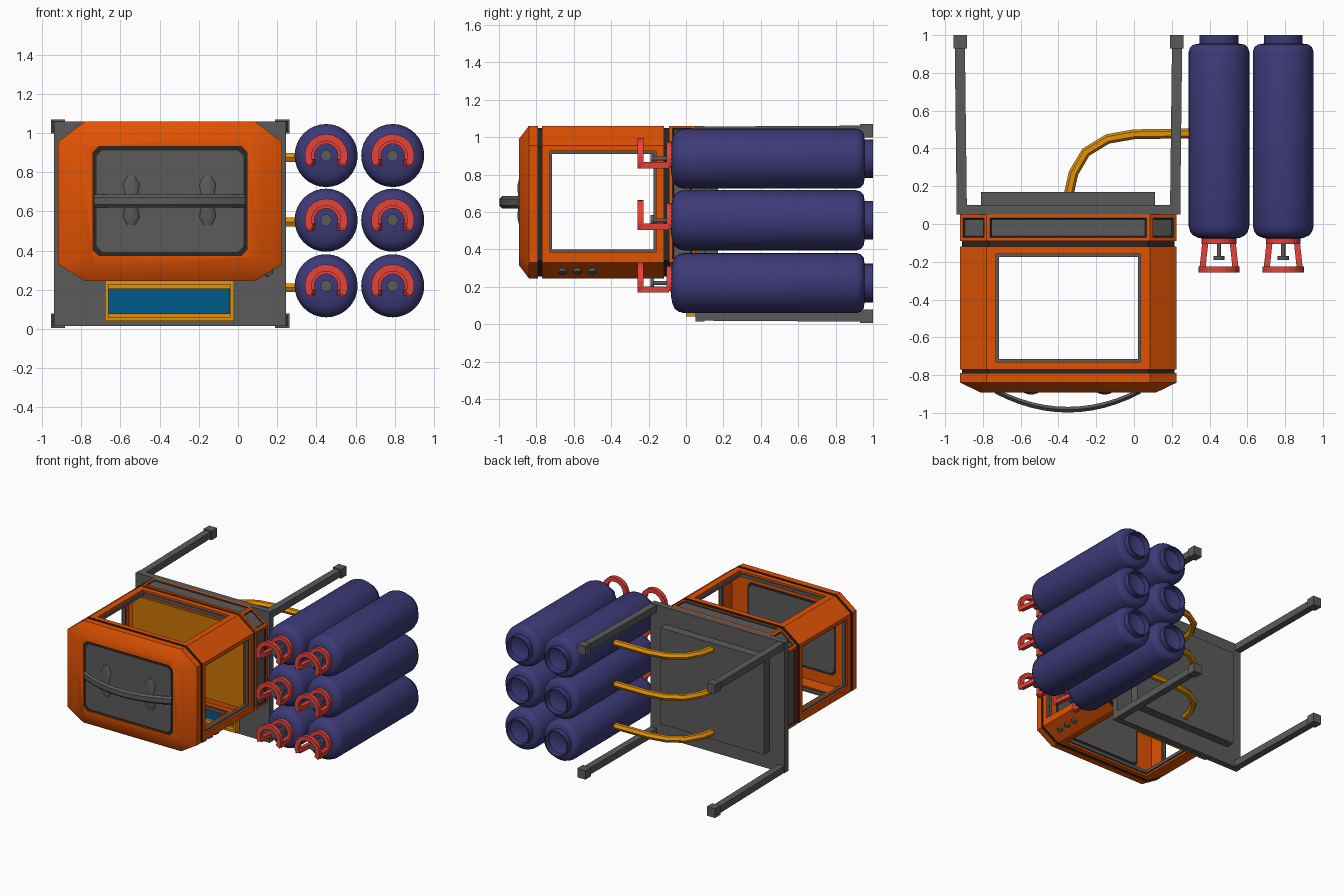
import bpy, bmesh, math
from mathutils import Vector

if "Cube" in bpy.data.objects:
    bpy.data.objects.remove(bpy.data.objects["Cube"])


def material(name, rgb):
    m = bpy.data.materials.new(name)
    m.use_nodes = True
    m.diffuse_color = (*rgb, 1)
    m.node_tree.nodes["Principled BSDF"].inputs["Base Color"].default_value = (*rgb, 1)
    return m


ORANGE = material("orange paint", (0.75, 0.085, 0.001))
GRAY = material("gray metal", (0.105, 0.105, 0.105))
DARK = material("dark trim", (0.02, 0.02, 0.02))
INDIGO = material("indigo paint", (0.045, 0.042, 0.185))
RED = material("red paint", (0.78, 0.055, 0.04))
GOLD = material("amber", (0.76, 0.29, 0.002))
BROWN = material("inner amber", (0.6, 0.18, 0.002))
BLUE = material("blue panel", (0.0, 0.1, 0.26))


def finish(name, bm, *mats):
    bmesh.ops.recalc_face_normals(bm, faces=bm.faces)
    me = bpy.data.meshes.new(name)
    bm.to_mesh(me)
    bm.free()
    for m in mats:
        me.materials.append(m)
    ob = bpy.data.objects.new(name, me)
    bpy.context.collection.objects.link(ob)
    return ob


def activate(ob):
    bpy.ops.object.select_all(action='DESELECT')
    ob.select_set(True)
    bpy.context.view_layer.objects.active = ob


def smooth(ob, angle=40):
    activate(ob)
    bpy.ops.object.shade_smooth_by_angle(angle=math.radians(angle))


def loft(name, rings, *mats, rule=None):
    """Skin a list of equal point rings, capping both ends."""
    bm = bmesh.new()
    vs = [[bm.verts.new(p) for p in r] for r in rings]
    n = len(vs[0])
    for i, (a, b) in enumerate(zip(vs, vs[1:])):
        for j in range(n):
            k = (j + 1) % n
            f = bm.faces.new((a[j], a[k], b[k], b[j]))
            f.material_index = rule(i) if rule else 0
    bm.faces.new(vs[0])
    bm.faces.new(vs[-1])
    return finish(name, bm, *mats)


def rect(x0, x1, z0, z1, y):
    return [(x0, y, z0), (x1, y, z0), (x1, y, z1), (x0, y, z1)]


def box(name, x, y, z, mat):
    return loft(name, [rect(*x, *z, y[0]), rect(*x, *z, y[1])], mat)


def frame(name, lo, hi, axis, t, mat):
    """Rectangular rim whose opening faces along the given axis."""
    u, v = [a for a in range(3) if a != axis]
    for i, (a, side) in enumerate([(u, 0), (u, 1), (v, 0), (v, 1)]):
        l, h = list(lo), list(hi)
        if side:
            l[a] = h[a] - t
        else:
            h[a] = l[a] + t
        if a == v:
            l[u] += t
            h[u] -= t
        box(f"{name}_{i + 1}", *zip(l, h), mat)


def lathe(name, profile, center, mat, segs=32, angle=40):
    """Revolve (radius, y) points about the y direction."""
    rings = [[(center[0] + r * math.cos(a), y, center[1] + r * math.sin(a))
              for a in (math.tau * i / segs for i in range(segs))] for r, y in profile]
    smooth(loft(name, rings, mat), angle)


def arc_band(name, center, r0, r1, y0, y1, mat, start=-28, end=208, steps=14):
    rings = []
    for i in range(steps + 1):
        a = math.radians(start + (end - start) * i / steps)
        rings.append([(center[0] + r * math.cos(a), y, center[1] + r * math.sin(a))
                      for r, y in ((r0, y0), (r1, y0), (r1, y1), (r0, y1))])
    return loft(name, rings, mat)


def path(name, pts, mat, depth):
    cu = bpy.data.curves.new(name, 'CURVE')
    cu.dimensions = '3D'
    cu.bevel_depth, cu.bevel_resolution = depth, 1
    cu.use_fill_caps = True
    sp = cu.splines.new('POLY')
    sp.points.add(len(pts) - 1)
    for p, co in zip(sp.points, pts):
        p.co = (*co, 1)
    ob = bpy.data.objects.new(name, cu)
    bpy.context.collection.objects.link(ob)
    cu.materials.append(mat)
    activate(ob)
    bpy.ops.object.convert(target='MESH')
    smooth(bpy.context.object)


def octagon(y, ix=0.0, iz=0.0, cx=0.14, ct=0.105, cb=0.085):
    x0, x1, z0, z1 = -0.92 + ix, 0.225 - ix, 0.245 + iz, 1.06 - iz
    return [(x, y, z) for x, z in (
        (x0 + cx, z0), (x1 - cx, z0), (x1, z0 + cb), (x1, z1 - ct),
        (x1 - cx, z1), (x0 + cx, z1), (x0, z1 - ct), (x0, z0 + cb))]


def cut(target, cutter):
    mod = target.modifiers.new("cut", 'BOOLEAN')
    mod.operation, mod.solver, mod.object = 'DIFFERENCE', 'EXACT', cutter
    activate(target)
    bpy.ops.object.modifier_apply(modifier=mod.name)
    bpy.data.objects.remove(cutter)


# Hollow cabinet shell with grooves, open on top, bottom and both sides
G = 0.01
shell = loft("cabinet_shell", [
    octagon(-0.893, 0.11, 0.07, 0.07, 0.06, 0.05), octagon(-0.84), octagon(-0.79),
    octagon(-0.79, G, G), octagon(-0.77, G, G), octagon(-0.77), octagon(-0.118),
    octagon(-0.118, G, G), octagon(-0.085, G, G)],
    ORANGE, DARK, rule=lambda i: 1 if i in (2, 3, 4, 6, 7) else 0)
cut(shell, loft("cavity", [octagon(-0.84, 0.045, 0.045), octagon(-0.125, 0.045, 0.045)], ORANGE))
WX, WY, WZ = (-0.73, 0.035), (-0.73, -0.16), (0.385, 0.925)
cut(shell, box("side_cut", (-2, 2), WY, WZ, ORANGE))
cut(shell, box("top_cut", WX, WY, (0, 2), ORANGE))


def door_outline(y, inset, corner=0.028):
    x0, x1, z0, z1 = -0.74 + inset, 0.045 - inset, 0.375 + inset, 0.93 - inset
    return [(x, y, z) for x, z in (
        (x0 + corner, z0), (x1 - corner, z0), (x1, z0 + corner), (x1, z1 - corner),
        (x1 - corner, z1), (x0 + corner, z1), (x0, z1 - corner), (x0, z0 + corner))]


cut(shell, loft("door_cut", [door_outline(-1, 0), door_outline(-0.8, 0)], ORANGE))
for p in shell.data.polygons:
    p.use_smooth = p.normal.y < -0.3

# Window rims
for side, x in (("right", (-0.905, -0.88)), ("left", (0.185, 0.21))):
    frame(side + "_window_rim", (x[0], WY[0], WZ[0]), (x[1], WY[1], WZ[1]), 0, 0.014, GRAY)
for side, z in (("bottom", (0.26, 0.285)), ("top", (1.02, 1.045))):
    frame(side + "_window_rim", (WX[0], WY[0], z[0]), (WX[1], WY[1], z[1]), 2, 0.014, GRAY)

# Inner back wall
box("inner_back_wall", (-0.84, 0.145), (-0.135, -0.12), (0.33, 0.98), BROWN)

# Rear band with recessed panels
band = loft("rear_band", [octagon(-0.09), octagon(0.05)], ORANGE, DARK, GRAY)
bm = bmesh.new()
bm.from_mesh(band.data)
sides = [f for f in bm.faces if abs(f.normal.y) < 0.5]
bmesh.ops.inset_individual(bm, faces=sides, thickness=0.026)
r = bmesh.ops.inset_individual(bm, faces=sides, thickness=0.01, depth=-0.008)
for f in r["faces"]:
    f.material_index = 1
for f in sides:
    f.material_index = 2
bm.to_mesh(band.data)
bm.free()

# Door, its dark rim, brackets and bowed handle
loft("door_rim", [door_outline(-0.882, 0), door_outline(-0.842, 0)], DARK)
loft("door_panel", [door_outline(-0.887, 0.018), door_outline(-0.837, 0.018)], GRAY)
for i, x in enumerate((-0.545, -0.155)):
    ob = loft(f"door_bracket_{i + 1}", [
        [(x + w * math.cos(a), -0.885 + 0.4 * w * math.sin(a), z)
         for a in (math.tau * k / 10 for k in range(10))]
        for w, z in ((0.02, 0.53), (0.044, 0.57), (0.03, 0.65), (0.044, 0.74), (0.02, 0.78))], GRAY)
    smooth(ob, 50)
bow = []
for i in range(13):
    t = i / 6 - 1
    bow.append((-0.35 + 0.385 * t, -0.983 + 0.1 * t * t, 0.652))
loft("door_handle", [[(x, y + dy, z + dz) for dy, dz in (
    (-0.015, -0.018), (-0.015, 0.018), (0, 0.033), (0.015, 0.018), (0.015, -0.018), (0, -0.033))]
    for x, y, z in bow], GRAY)

# Knobs on the lower chamfer
normal = Vector((0.085, 0, -0.14)).normalized()
for i, y in enumerate((-0.66, -0.58, -0.5)):
    bm = bmesh.new()
    rot = normal.to_track_quat('Z', 'Y').to_matrix().to_4x4()
    bmesh.ops.create_cone(bm, cap_ends=True, segments=12, radius1=0.024, radius2=0.02, depth=0.02, matrix=rot)
    bmesh.ops.translate(bm, verts=bm.verts, vec=Vector((0.155, y, 0.2875)) + normal * 0.006)
    finish(f"knob_{i + 1}", bm, GRAY)

# Tray under the cabinet
frame("tray_rim", (-0.68, 0.0, 0.04), (-0.02, 0.05, 0.245), 1, 0.018, GOLD)
box("tray_back", (-0.67, -0.03), (0.035, 0.05), (0.05, 0.24), GOLD)
box("tray_panel", (-0.66, -0.04), (0.027, 0.035), (0.075, 0.205), BLUE)

# Stand: plate, rear slab, four legs with feet
box("stand_plate", (-0.94, 0.245), (0.05, 0.1), (0.015, 1.06), GRAY)
box("rear_slab", (-0.81, 0.11), (0.1, 0.17), (0.155, 0.925), GRAY)
MX, MZ = -0.347, 0.5375
for sx, nx in ((-1, "right"), (1, "left")):
    for sz, nz in ((-1, "lower"), (1, "upper")):
        def ring(off, half, y):
            x, z = MX + sx * (0.565 + off), MZ + sz * (0.492 + off * 0.5)
            return rect(x - half, x + half, z - half, z + half, y)
        loft(f"{nx}_{nz}_leg", [ring(0, 0.027, 0.1), ring(0.01, 0.027, 0.94)], GRAY)
        loft(f"{nx}_{nz}_foot", [ring(0.008, 0.036, 0.93), ring(0.008, 0.036, 1.0)], GRAY)

# Six gas cylinders with guards, valves and hoses
TANK = [(0.02, -0.084), (0.07, -0.08), (0.11, -0.073), (0.138, -0.06), (0.153, -0.04), (0.161, -0.01),
        (0.161, 0.91), (0.153, 0.935), (0.135, 0.95), (0.103, 0.955), (0.103, 1.0), (0.094, 1.0),
        (0.092, 0.955), (0.06, 0.94), (0.01, 0.935)]
VALVE = [(0.03, -0.07), (0.03, -0.1), (0.011, -0.1), (0.011, -0.17), (0.03, -0.17), (0.03, -0.19)]
for row, z in enumerate((0.885, 0.555, 0.22)):
    for col, x in enumerate((0.45, 0.79)):
        tag, ctr = f"{row + 1}_{col + 1}", (x, z)
        lathe("tank_" + tag, TANK, ctr, INDIGO, angle=60)
        arc_band("guard_base_" + tag, ctr, 0.06, 0.092, -0.105, -0.065, RED)
        arc_band("guard_ring_" + tag, ctr, 0.074, 0.11, -0.258, -0.226, RED)
        for s in (-1, 1):
            loft(f"guard_arm_{tag}_{'a' if s < 0 else 'b'}", [
                rect(x + s * r - 0.016, x + s * r + 0.016, z - 0.052, z - 0.018, y)
                for r, y in ((0.072, -0.09), (0.088, -0.24))], RED)
        lathe("valve_" + tag, VALVE, ctr, GRAY, 10)
    path(f"hose_{row + 1}", [(px, py, z - 0.01) for px, py in (
        (-0.345, 0.16), (-0.32, 0.27), (-0.255, 0.38), (-0.14, 0.45), (0, 0.475), (0.31, 0.48))],
        GOLD, 0.026)
